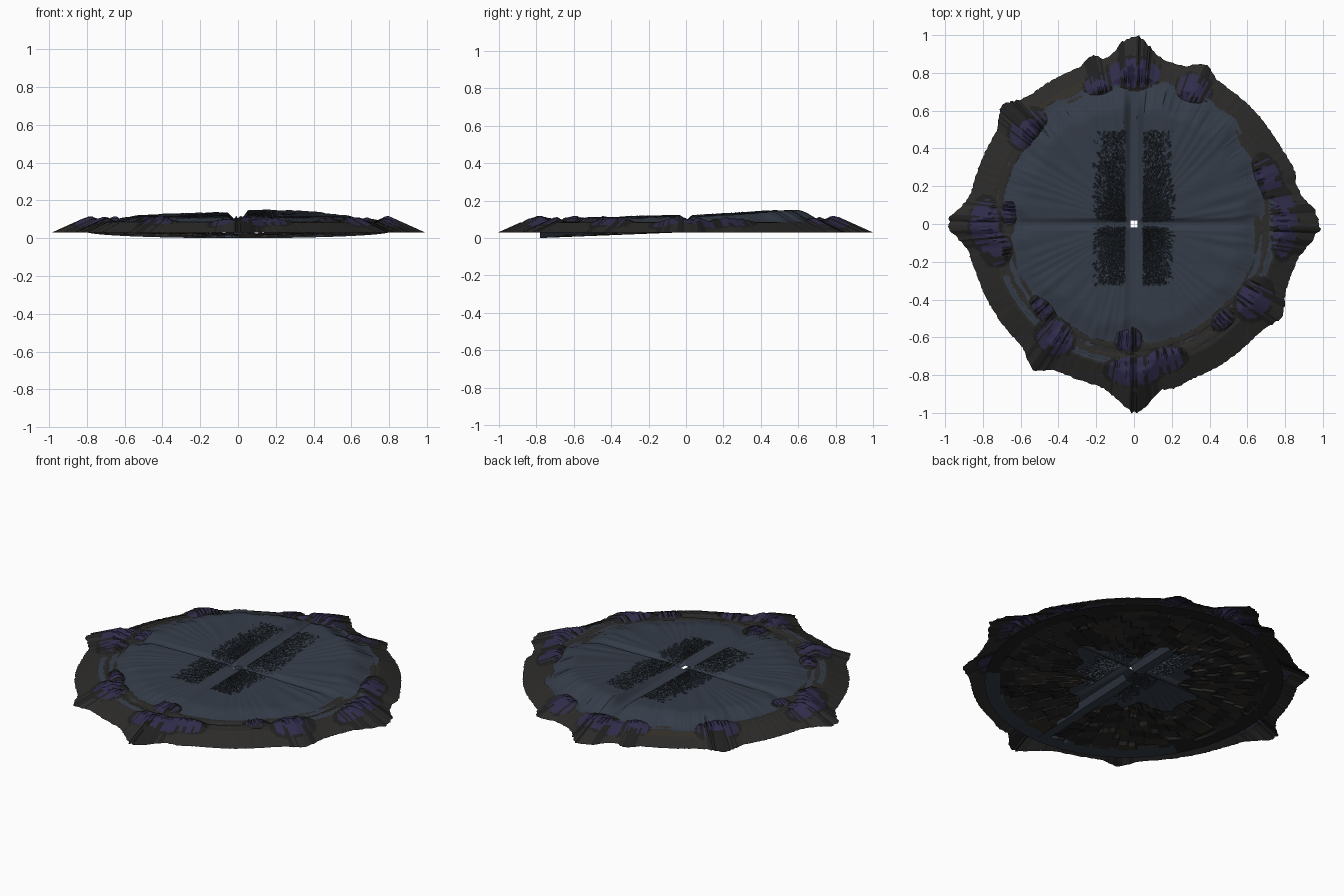
import bpy, bmesh, math, random
from math import sin, cos, pi, exp, hypot, atan2

random.seed(4)
if "Cube" in bpy.data.objects:
    bpy.data.objects.remove(bpy.data.objects["Cube"], do_unlink=True)


def material(name, r, g, b):
    m = bpy.data.materials.new(name)
    m.use_nodes = True
    m.diffuse_color = (r, g, b, 1)
    bsdf = m.node_tree.nodes["Principled BSDF"]
    bsdf.inputs["Base Color"].default_value = (r, g, b, 1)
    bsdf.inputs["Roughness"].default_value = 0.9
    return m


MATS = [
    material("slate_blue", 0.036, 0.046, 0.066),
    material("charcoal_rock", 0.025, 0.024, 0.023),
    material("deep_purple", 0.029, 0.025, 0.070),
    material("near_black", 0.014, 0.014, 0.014),
    material("dark_earth", 0.031, 0.027, 0.021),
    material("shadow_moss", 0.022, 0.027, 0.030),
]
SLATE, CHARCOAL, PURPLE, BLACK, EARTH, MOSS = range(len(MATS))
SEG = 480

# Rim mounds: angle, radius, radial half size, sideways half size, outward push
MOUNDS = [
    (0, .80, .06, .16, .11), (19, .75, .06, .11, .02), (66, .78, .07, .08, .05),
    (90, .80, .07, .13, .12), (104, .76, .05, .07, .04), (138, .75, .08, .10, .06),
    (174, .66, .04, .06, 0), (180, .79, .07, .12, .11), (190, .74, .07, .08, .01),
    (223, .66, .04, .07, 0), (235, .73, .08, .09, .06), (267, .61, .06, .06, 0),
    (270, .78, .07, .13, .12), (283, .74, .06, .10, .02), (313, .69, .04, .06, 0),
    (328, .75, .08, .10, .05),
]

# Repeating per-ray roughness, so ridges run radially
RAY = [random.uniform(-1, 1) for _ in range(SEG)]


def ray(a):
    return RAY[int(round(a / (2 * pi) * SEG)) % SEG]


def smooth(lo, hi, v):
    t = min(1, max(0, (v - lo) / (hi - lo)))
    return t * t * (3 - 2 * t)


def turn(a, degrees):
    return (a - math.radians(degrees) + pi) % (2 * pi) - pi


def mound(a, r):
    """Strength of the strongest mound at a place, from 0 to 1."""
    best = 0
    for deg, rad, half_r, half_t, push in MOUNDS:
        d = ((r - rad) / half_r) ** 2 + (turn(a, deg) * rad / half_t) ** 2
        best = max(best, 1 - d / 1.7)
    return best


def push_out(a):
    return max(p * exp(-(turn(a, deg) / (half_t * 0.9)) ** 2)
               for deg, rad, half_r, half_t, p in MOUNDS)


def outer_edge(a):
    push = push_out(a)
    return 0.875 + push + ray(a) * (0.003 + 0.07 * push)


def hole_edge(a):
    return 0.019 / max(abs(cos(a)), abs(sin(a)))


def plateau_edge(a):
    notch = 0.05 * exp(-(sin(2 * a) / 0.2) ** 2)
    wave = 0.012 * sin(9 * a) + 0.009 * sin(23 * a + 2)
    return 0.715 + 0.055 * sin(a) - notch + wave + 0.005 * ray(a)


def add_object(name, bm, angle):
    """Finish a mesh part with all materials and sharp-edged smoothing."""
    mesh = bpy.data.meshes.new(name)
    bm.to_mesh(mesh)
    bm.free()
    for m in MATS:
        mesh.materials.append(m)
    obj = bpy.data.objects.new(name, mesh)
    bpy.context.collection.objects.link(obj)
    bpy.context.view_layer.objects.active = obj
    obj.select_set(True)
    bpy.ops.object.shade_smooth_by_angle(angle=math.radians(angle))
    obj.select_set(False)


def polar_sheet(name, inner, outer, rings, height, colour, flip=False):
    """Ring-shaped sheet with a height rule and a colour rule."""
    bm = bmesh.new()
    grid = []
    for i in range(SEG):
        a = 2 * pi * i / SEG
        r0, r1 = inner(a), outer(a)
        row = []
        for j in range(rings + 1):
            r = r0 + (r1 - r0) * j / rings
            row.append(bm.verts.new((r * cos(a), r * sin(a), height(a, r))))
        grid.append(row)
    for i in range(SEG):
        near, far = grid[i], grid[(i + 1) % SEG]
        for j in range(rings):
            quad = [near[j], near[j + 1], far[j + 1], far[j]]
            f = bm.faces.new(quad[::-1] if flip else quad)
            c = f.calc_center_median()
            f.material_index = colour(atan2(c.y, c.x), hypot(c.x, c.y))
    add_object(name, bm, 25)


# Plateau of four tilted lobes, split by a cross of grooves
def rough_band(x, y):
    return 0.05 < abs(x) < 0.17 + random.uniform(-.05, .05) and -0.32 < y < 0.49


def plateau_height(a, r):
    x, y = r * cos(a), r * sin(a)
    if y > 0:
        z = 0.118 + (0.06 if x > 0 else 0.035) * min(y, 0.57)
    else:
        z = 0.121 + 0.02 * y
    z -= 0.015 * abs(x)
    wrinkle = sin(23 * a + 6 * sin(3 * a) + 5 * r) + sin(47 * a + 5 * sin(7 * a) - 8 * r)
    z += 0.0016 * smooth(.1, .6, r) * wrinkle
    if rough_band(x, y):
        z += random.uniform(-0.009, 0.005)
    floor = 0.1
    z = floor + (z - floor) * smooth(0.012, 0.06, abs(x))
    z = floor + (z - floor) * smooth(0.004, 0.035, abs(y))
    drop = smooth(0.78, 1, r / plateau_edge(a))
    return z + (0.083 - z) * drop


def plateau_colour(a, r):
    x, y = r * cos(a), r * sin(a)
    return MOSS if rough_band(x, y) and random.random() < 0.3 else SLATE


polar_sheet("plateau", hole_edge, plateau_edge, 72, plateau_height, plateau_colour)


# Rim: sloping skirt, terraced inner ledge and pleated mounds
def rim_height(a, r):
    m = max(0, mound(a, r))
    ledge = 0.083 + 0.004 * (int(r * 30) % 2) + m * (0.022 + 0.010 * ray(a))
    if r < 0.62 and m == 0:
        ledge = 0.075
    slope = 0.03 + 0.45 * max(0, outer_edge(a) - r)
    return min(ledge, slope)


def rim_colour(a, r):
    m = mound(a, r)
    pleat = ray(a)
    if m > 0.3:
        return BLACK if pleat > 0.55 and m < 0.8 else PURPLE
    if m > 0 and pleat > -0.4:
        return BLACK
    if r > 0.78 and push_out(a) > 0.02 and pleat > 0.2:
        return BLACK
    if r < 0.8 and abs(turn(a, 119)) < 0.25:
        return EARTH
    if 0.72 < r < 0.75 and sin(3 * a + 2) > 0:
        return SLATE
    return CHARCOAL


polar_sheet("rim", lambda a: 0.54, outer_edge, 40, rim_height, rim_colour)


# Tilted, broken layers beneath, open in a ragged star at the middle
def block(a, r):
    ring = int(r * 14 + 0.6 * sin(5 * a))
    return ring, int((a % (2 * pi)) * (5 + ring % 3) + ring * 0.7)


def under_inner(a):
    return 0.33 + 0.07 * sin(4 * a + 1) + 0.04 * sin(11 * a)


def under_height(a, r):
    base = 0.03 * min(1, (r * sin(a) + 0.8) / 0.7)
    ring, cell = block(a, r)
    step = (ring * 2 + cell) % 3 * 0.006
    return base + (step if r < 0.72 else 0)


def under_colour(a, r):
    if r > 0.72:
        return SLATE if abs(turn(a, 270)) < 1.0 else BLACK
    ring, cell = block(a, r)
    return (BLACK, CHARCOAL, EARTH, BLACK, CHARCOAL)[(ring * 3 + cell * 2) % 5]


polar_sheet("under_layers", under_inner, lambda a: 0.8, 28,
            under_height, under_colour, flip=True)


# Shallow trench keels beneath the long groove, one each side of the hole
def keel(name, y0, z0, y1, z1):
    bm = bmesh.new()
    ends = []
    for y, z in ((y0, z0), (y1, z1)):
        ends.append([bm.verts.new((x, y, z + lift)) for x, lift in
                     ((-.05, .03), (-.025, 0), (.025, 0), (.05, .03))])
    for i in range(3):
        bm.faces.new((ends[0][i], ends[0][i + 1], ends[1][i + 1], ends[1][i]))
    bmesh.ops.recalc_face_normals(bm, faces=bm.faces)
    add_object(name, bm, 20)


keel("front_trench_keel", -0.78, 0, -0.03, 0.03)
keel("back_trench_keel", 0.03, 0.05, 0.42, 0.06)
